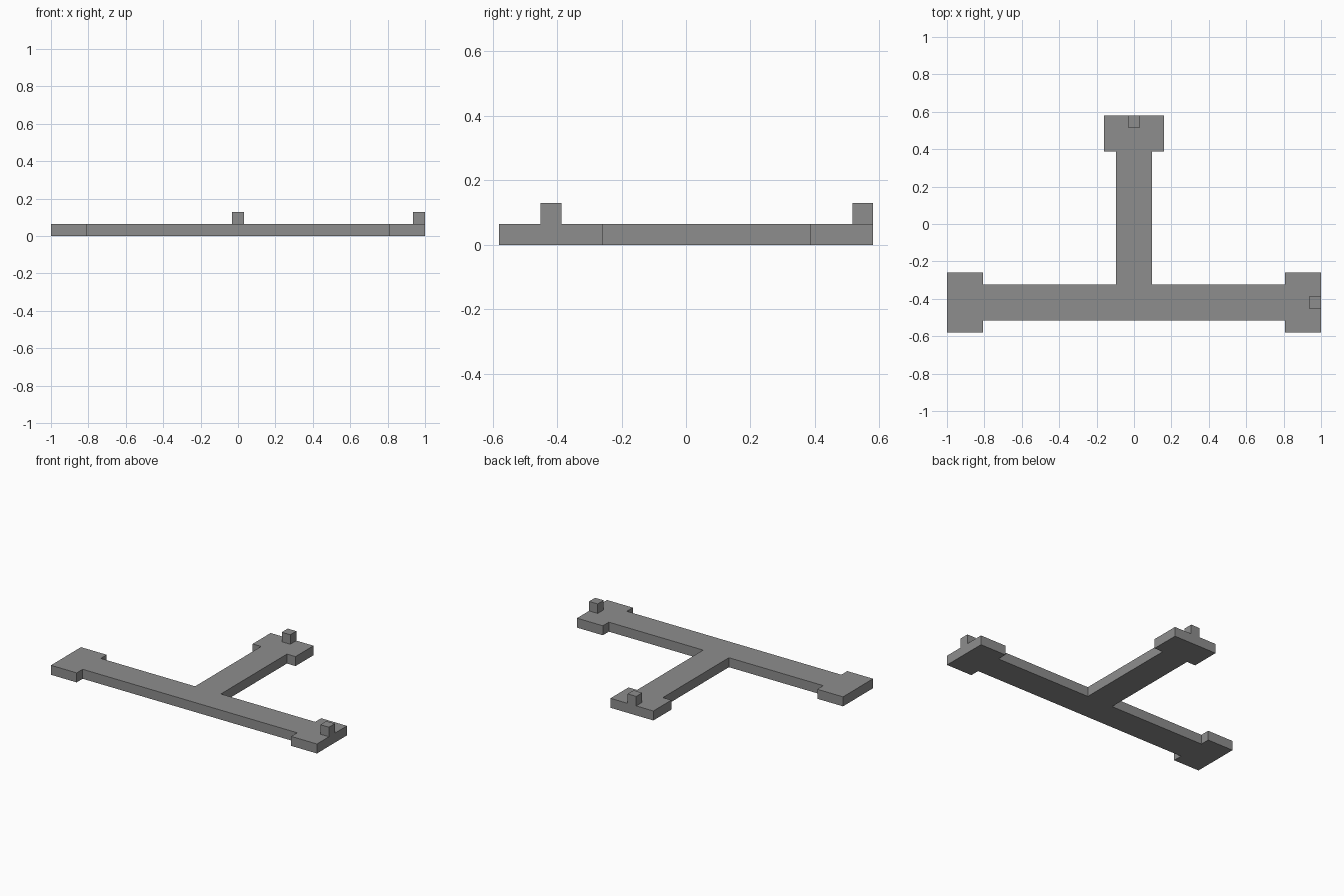
import bpy
import bmesh
from mathutils import Vector

cube = bpy.data.objects.get("Cube")
if cube:
    bpy.data.objects.remove(cube, do_unlink=True)

U = 2 / 31  # one module: plate thickness and peg size

grey = bpy.data.materials.new("mid grey")
grey.use_nodes = True
colour = (0.27, 0.27, 0.27, 1)
grey.diffuse_color = colour
grey.node_tree.nodes["Principled BSDF"].inputs["Base Color"].default_value = colour


def extrude_outline(name, outline, bottom, height):
    """Extrude a counter-clockwise outline, given in modules, upwards."""
    bm = bmesh.new()
    verts = [bm.verts.new(Vector((x, y, bottom)) * U) for x, y in outline]
    face = bm.faces.new(verts)
    top = bmesh.ops.extrude_face_region(bm, geom=[face], use_keep_orig=True)["geom"]
    bmesh.ops.translate(bm, vec=(0, 0, height * U),
                        verts=[v for v in top if isinstance(v, bmesh.types.BMVert)])
    bmesh.ops.recalc_face_normals(bm, faces=bm.faces)
    mesh = bpy.data.meshes.new(name)
    bm.to_mesh(mesh)
    bm.free()
    mesh.materials.append(grey)
    obj = bpy.data.objects.new(name, mesh)
    bpy.context.collection.objects.link(obj)
    return obj


# T-shaped plate with widened ends: right half of the outline, then mirrored
half = [(12.5, -8), (12.5, -9), (15.5, -9), (15.5, -4), (12.5, -4), (12.5, -5),
        (1.5, -5), (1.5, 6), (2.5, 6), (2.5, 9)]
extrude_outline("t_plate", half + [(-x, y) for x, y in reversed(half)], 0, 1)

# Small cubic pegs at the stem end and the left bar end
for name, x, y in (("stem_peg", 0, 8.5), ("bar_peg", 15, -6.5)):
    square = [(x + i / 2, y + j / 2) for i, j in ((-1, -1), (1, -1), (1, 1), (-1, 1))]
    extrude_outline(name, square, 1, 1)
